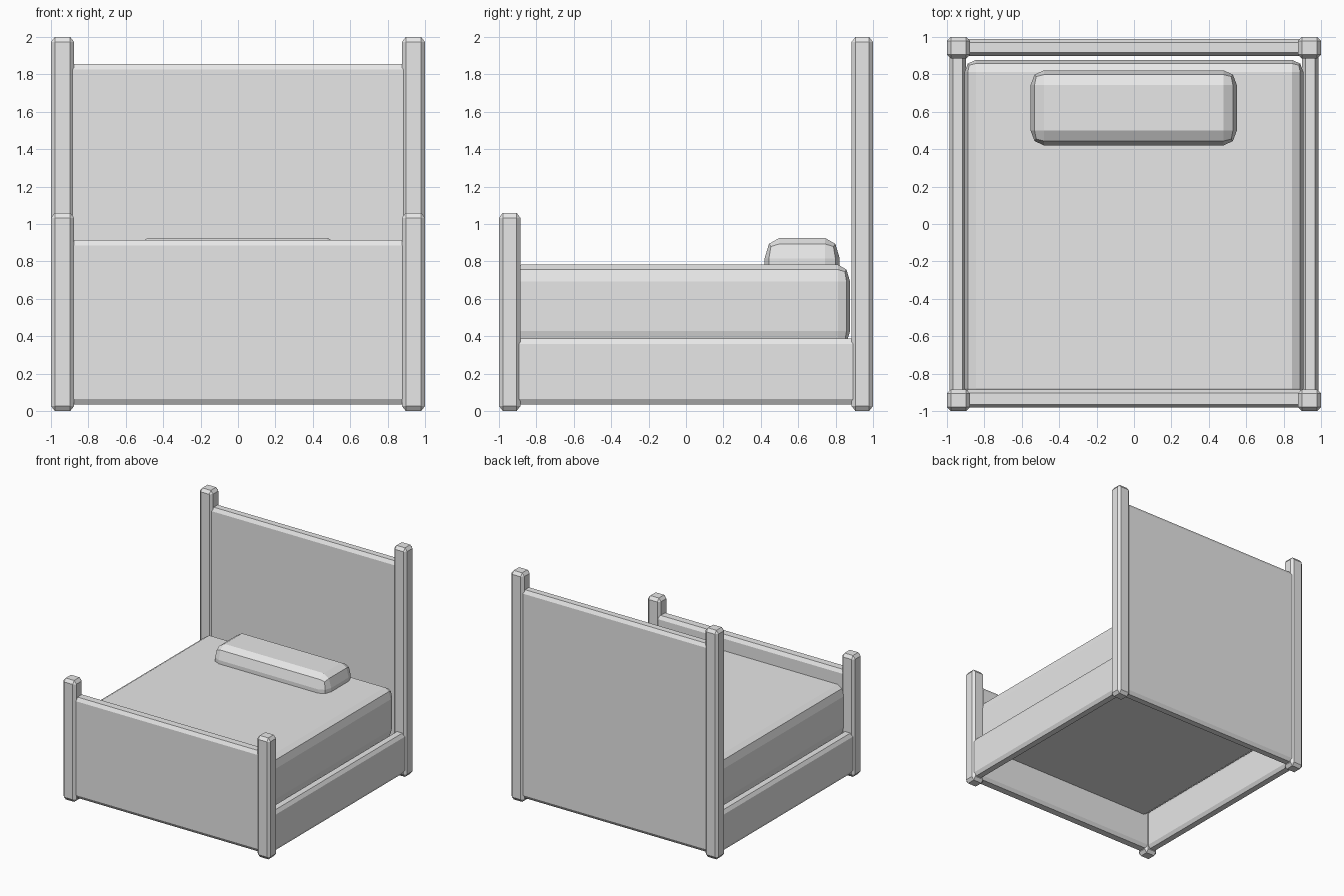
import bpy
import bmesh
from mathutils import Vector

old = bpy.data.objects.get("Cube")
if old:
    bpy.data.objects.remove(old, do_unlink=True)

# One plain grey for the whole bed
grey = bpy.data.materials.new("light_grey")
grey.use_nodes = True
colour = (0.8, 0.8, 0.8, 1)
grey.diffuse_color = colour
grey.node_tree.nodes["Principled BSDF"].inputs["Base Color"].default_value = colour


def soft_box(name, low, high, bevel, segments=1):
    """Box between two corners, with a separate bevel width per axis."""
    low, high, bevel = Vector(low), Vector(high), Vector(bevel)
    size, centre = high - low, (low + high) / 2
    bm = bmesh.new()
    bmesh.ops.create_cube(bm, size=1)
    # Bevel by one unit in a space where every bevel width is one, then scale
    bmesh.ops.scale(bm, vec=[s / b for s, b in zip(size, bevel)], verts=bm.verts)
    bmesh.ops.bevel(bm, geom=bm.edges[:], offset=1, offset_type='OFFSET',
                    segments=segments, profile=0.5, affect='EDGES')
    bmesh.ops.scale(bm, vec=bevel, verts=bm.verts)
    bmesh.ops.translate(bm, vec=centre, verts=bm.verts)
    mesh = bpy.data.meshes.new(name)
    bm.to_mesh(mesh)
    bm.free()
    mesh.materials.append(grey)
    obj = bpy.data.objects.new(name, mesh)
    bpy.context.collection.objects.link(obj)
    return obj


# Corner posts and side rails, one pair per side
POST = (0.021, 0.021, 0.027)
for side, sign in (("left", 1), ("right", -1)):
    x0, x1 = sorted((sign * 0.876, sign))
    soft_box(f"head_post_{side}", (x0, 0.885, 0), (x1, 1, 2), POST)
    soft_box(f"foot_post_{side}", (x0, -1, 0), (x1, -0.885, 1.06), POST)
    x0, x1 = sorted((sign * 0.898, sign * 0.987))
    soft_box(f"side_rail_{side}", (x0, -0.92, 0.035), (x1, 0.92, 0.388),
             (0.018, 0.02, 0.03))

# End boards
BOARD = (0.02, 0.018, 0.03)
soft_box("headboard", (-0.91, 0.898, 0.035), (0.91, 0.988, 1.855), BOARD)
soft_box("footboard", (-0.91, -0.982, 0.035), (0.91, -0.885, 0.915), BOARD)

# Bedding
soft_box("mattress", (-0.906, -0.945, 0.337), (0.906, 0.877, 0.783),
         (0.06, 0.065, 0.09), 2)
soft_box("pillow", (-0.553, 0.42, 0.66), (0.55, 0.822, 0.926),
         (0.072, 0.08, 0.11), 2)
